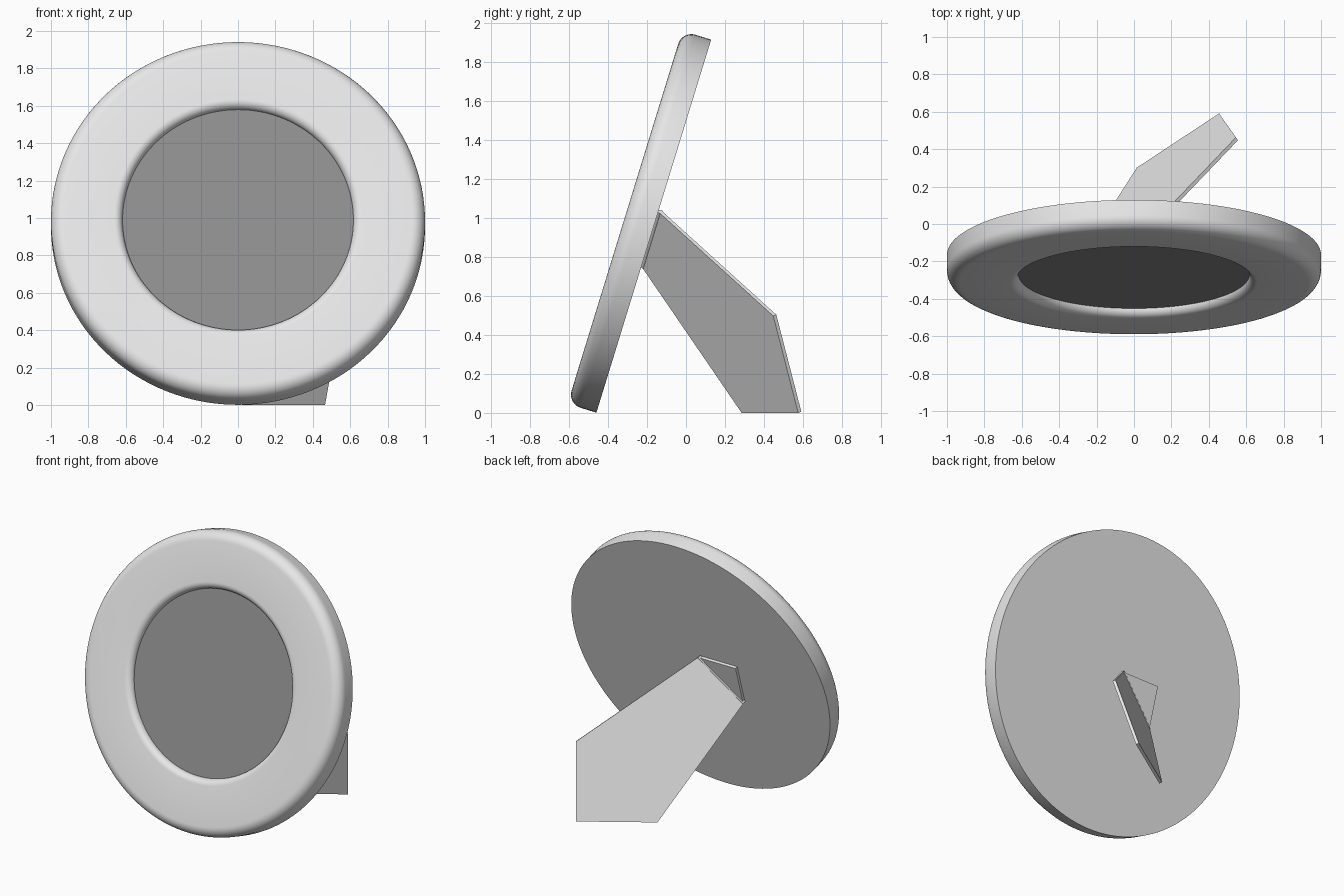
import bpy, bmesh, math
from mathutils import Matrix, Vector

if "Cube" in bpy.data.objects:
    bpy.data.objects.remove(bpy.data.objects["Cube"])


def material(name, value):
    mat = bpy.data.materials.new(name)
    mat.use_nodes = True
    mat.diffuse_color = (value, value, value, 1)
    mat.node_tree.nodes["Principled BSDF"].inputs["Base Color"].default_value = (value, value, value, 1)
    return mat


light_grey = material("light grey", 0.8)
mid_grey = material("mid grey", 0.266)

# Leaning frame space: local x across, y up the back, z out of the front
TILT = math.radians(17.1)
LEAN = Matrix.Translation((0, -0.165, 0.957)) @ Matrix.Rotation(math.pi / 2 - TILT, 4, 'X')


def finish(name, bm, mat, smooth=False):
    bmesh.ops.recalc_face_normals(bm, faces=bm.faces)
    mesh = bpy.data.meshes.new(name)
    bm.to_mesh(mesh)
    bm.free()
    mesh.materials.append(mat)
    obj = bpy.data.objects.new(name, mesh)
    bpy.context.collection.objects.link(obj)
    if smooth:
        bpy.ops.object.select_all(action='DESELECT')
        obj.select_set(True)
        bpy.context.view_layer.objects.active = obj
        bpy.ops.object.shade_smooth_by_angle(angle=math.radians(35))
    return obj


def arc(cx, cz, rx, rz, start, end, steps=8):
    angles = [math.radians(start + (end - start) * i / steps) for i in range(steps + 1)]
    return [(cx + rx * math.cos(a), cz + rz * math.sin(a)) for a in angles]


def lathe(name, profile, mat, segments=128):
    """Revolve (radius, height) points; the ends close onto flat discs."""
    bm = bmesh.new()
    rings = []
    for r, z in profile:
        angles = [2 * math.pi * i / segments for i in range(segments)]
        rings.append([bm.verts.new((r * math.cos(a), r * math.sin(a), z)) for a in angles])
    for low, high in zip(rings, rings[1:]):
        for i in range(segments):
            j = (i + 1) % segments
            bm.faces.new((low[i], low[j], high[j], high[i]))
    bm.faces.new(rings[0])
    bm.faces.new(rings[-1])
    bm.transform(LEAN)
    return finish(name, bm, mat, True)


def plate(name, points, offset, mat):
    """Flat polygon thickened along an offset vector."""
    bm = bmesh.new()
    face = bm.faces.new([bm.verts.new(p) for p in points])
    grown = bmesh.ops.extrude_face_region(bm, geom=[face], use_keep_orig=True)
    verts = [v for v in grown["geom"] if isinstance(v, bmesh.types.BMVert)]
    bmesh.ops.translate(bm, verts=verts, vec=offset)
    return finish(name, bm, mat)


# Round frame with a softened outer edge, rounded lip and solid flat back
rim = arc(0.93, 0.085, 0.07, 0.07, 0, 90)
lip = arc(0.662, 0.11, 0.045, 0.045, 90, 180)
lathe("round_frame", [(1, 0)] + rim + lip + [(0.617, 0.105)], light_grey)

# Inset picture panel
lathe("picture_panel", [(0.617, 0.105), (0.617, 0.11)], mid_grey)

# Triangular mounting tab on the back
hinge_top = Vector((-0.01, 0.08, 0))
hinge_low = Vector((-0.305, -0.215, 0))
corner = Vector((hinge_low.x, hinge_top.y, 0))
out = LEAN.to_3x3() @ Vector((0, 0, -0.02))
plate("mounting_tab", [LEAN @ p for p in (hinge_top, corner, hinge_low)], out, light_grey)

# Hinge pin along the diagonal of the tab
top = LEAN @ hinge_top + out * 0.6
low = LEAN @ hinge_low + out * 0.6
axis = top - low
bm = bmesh.new()
bmesh.ops.create_cone(bm, cap_ends=True, segments=20, radius1=0.014, radius2=0.014, depth=axis.length)
bm.transform(Matrix.Translation((top + low) / 2) @ axis.to_track_quat('Z', 'Y').to_matrix().to_4x4())
finish("hinge_pin", bm, light_grey, True)

# Folding leg: square foot corner tapering up to the hinge
foot = [Vector((0.55, 0.455, 0.5)), Vector((0.46, 0.583, 0.003)), Vector((0.02, 0.293, 0.003))]
normal = (foot[0] - foot[1]).cross(foot[1] - foot[2]).normalized()
half = normal * 0.01
plate("support_leg", [p - half for p in [top] + foot + [low]], half * 2, light_grey)
